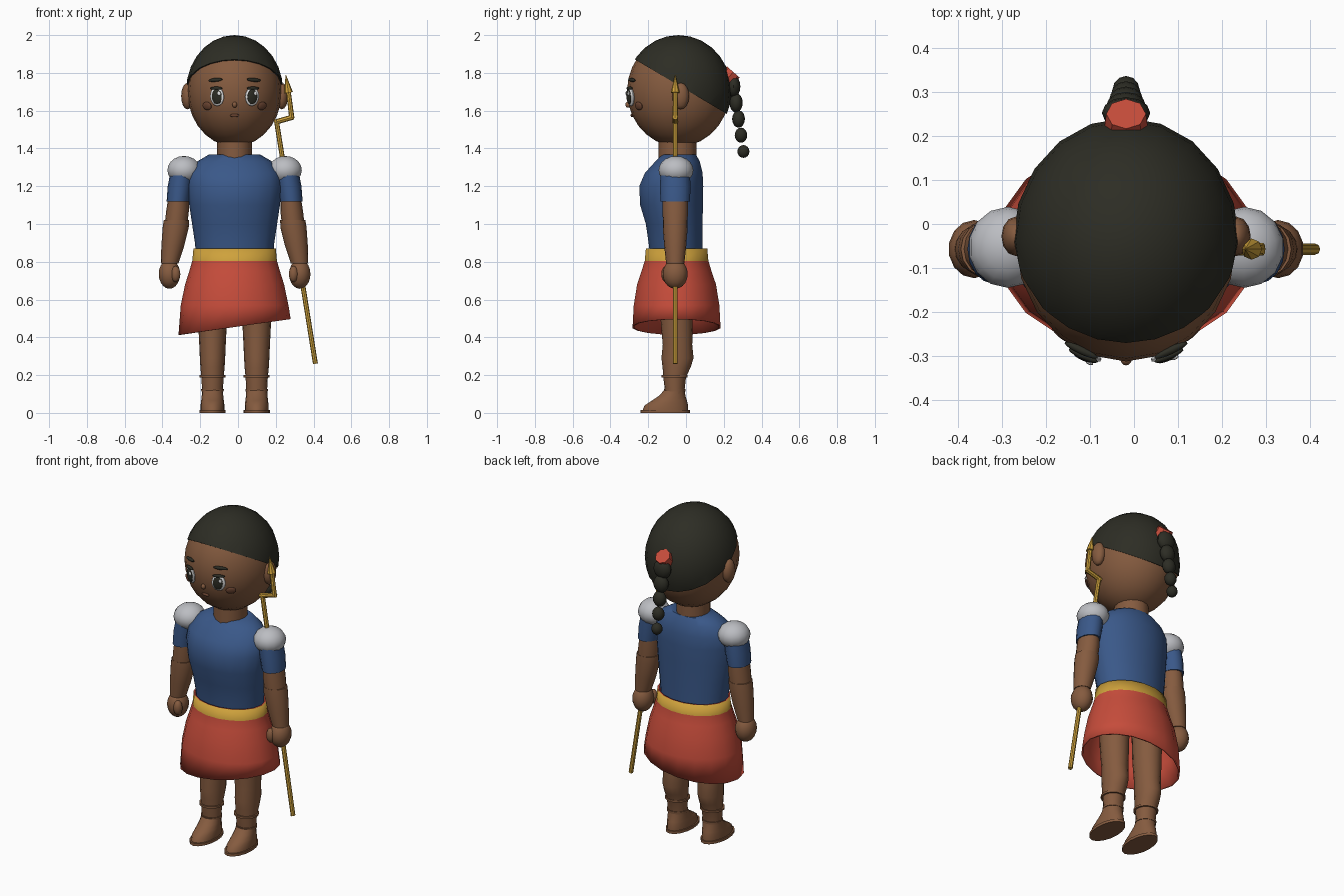
import bpy, bmesh, math
from mathutils import Vector, Matrix

if "Cube" in bpy.data.objects:
    bpy.data.objects.remove(bpy.data.objects["Cube"])

CX = -0.018          # body axis (the staff widens the right side)
TAU = 2 * math.pi


def mat(name, r, g, b):
    m = bpy.data.materials.new(name)
    m.diffuse_color = (r, g, b, 1)
    m.use_nodes = True
    m.node_tree.nodes["Principled BSDF"].inputs["Base Color"].default_value = m.diffuse_color
    return m


SKIN = mat("brown skin", .235, .105, .05)
BLUSH = mat("dark brown", .15, .06, .032)
HAIR = mat("black hair", .026, .026, .018)
BLUE = mat("blue cloth", .042, .098, .25)
RED = mat("red cloth", .56, .072, .043)
GOLD = mat("gold", .62, .36, .045)
GREY = mat("pale grey", .5, .51, .54)
WHITE = mat("eye white", .85, .85, .85)


def finish(name, bm, *mats):
    bmesh.ops.recalc_face_normals(bm, faces=bm.faces)
    me = bpy.data.meshes.new(name)
    bm.to_mesh(me)
    bm.free()
    ob = bpy.data.objects.new(name, me)
    bpy.context.collection.objects.link(ob)
    for m in mats:
        me.materials.append(m)
    return ob


def ball(name, c, r, m, seg=16, rings=10, rot=None, cut=None):
    """Ellipsoid; cut = (point, normal) keeps the normal side and caps it."""
    bm = bmesh.new()
    bmesh.ops.create_uvsphere(bm, u_segments=seg, v_segments=rings, radius=1)
    M = Matrix.Translation(c) @ (rot or Matrix()) @ Matrix.Diagonal((*r, 1))
    bmesh.ops.transform(bm, matrix=M, verts=bm.verts)
    if cut:
        g = bm.verts[:] + bm.edges[:] + bm.faces[:]
        res = bmesh.ops.bisect_plane(bm, geom=g, plane_co=cut[0], plane_no=cut[1], clear_inner=True)
        edges = [e for e in res["geom_cut"] if isinstance(e, bmesh.types.BMEdge)]
        bmesh.ops.contextual_create(bm, geom=edges)
    return finish(name, bm, m)


def loft(name, rings, *mats, n=16, caps=True, slant=0):
    """Stack of ellipses (x, y, z, rx, ry); slant tilts the first ring in x."""
    bm = bmesh.new()
    loops = []
    for i, (x, y, z, rx, ry) in enumerate(rings):
        k = slant if i == 0 else 0
        loops.append([bm.verts.new((x + rx * math.cos(TAU * j / n), y + ry * math.sin(TAU * j / n),
                                    z + k * rx * math.cos(TAU * j / n))) for j in range(n)])
    for a, b in zip(loops, loops[1:]):
        for j in range(n):
            bm.faces.new((a[j], a[(j + 1) % n], b[(j + 1) % n], b[j]))
    if caps:
        bm.faces.new(loops[0])
        bm.faces.new(loops[-1])
    return finish(name, bm, *mats)


def rod(name, p, q, r0, r1, m, n=8):
    p, q = Vector(p), Vector(q)
    bm = bmesh.new()
    bmesh.ops.create_cone(bm, cap_ends=True, segments=n, radius1=r0, radius2=r1, depth=(q - p).length)
    M = Matrix.Translation((p + q) / 2) @ (q - p).to_track_quat('Z', 'Y').to_matrix().to_4x4()
    bmesh.ops.transform(bm, matrix=M, verts=bm.verts)
    return finish(name, bm, m)


# Head and hair
HC, HR = Vector((CX, -.04, 1.703)), Vector((.25, .272, .293))
ball("head", HC, HR, SKIN, 20, 14)
ball("hair", HC, (.257, .281, .297), HAIR, 20, 14,
     cut=(Vector((0, -.26, 1.865)), Vector((0, .51, .86))))


def on_face(name, x, z, rx, rz, m, lift=0, thick=.008, tilt=0):
    """Flat oval lying on the front of the head."""
    u, w = x / HR.x, (z - HC.z) / HR.z
    p = Vector((HC.x + x, HC.y - HR.y * math.sqrt(1 - u * u - w * w), z))
    d = p - HC
    nrm = Vector([d[i] / HR[i] ** 2 for i in range(3)]).normalized()
    side = Vector((0, 0, 1)).cross(nrm).normalized()
    up = nrm.cross(side)
    rot = Matrix((side, nrm, up)).transposed().to_4x4() @ Matrix.Rotation(tilt, 4, 'Y')
    return ball(name, p + nrm * lift, (rx, thick, rz), m, 14, 8, rot)


# Face details
for s, tag in ((-1, "left"), (1, "right")):
    on_face(f"{tag}_eye_white", s * .092, 1.675, .04, .051, WHITE, .002, .013)
    on_face(f"{tag}_iris", s * .09, 1.675, .029, .04, HAIR, .011, .008)
    on_face(f"{tag}_eye_glint", s * .09 + .013, 1.692, .009, .011, WHITE, .018, .004)
    on_face(f"{tag}_eyelid", s * .094, 1.718, .036, .009, HAIR, .008, .008)
    on_face(f"{tag}_eyebrow", s * .1, 1.762, .042, .01, HAIR, .004, .009, s * .08)
    on_face(f"{tag}_cheek", s * .145, 1.625, .03, .022, BLUSH, .001, .008)
    ball(f"{tag}_ear", (CX + s * .25, -.028, 1.677), (.033, .045, .07), SKIN, 12, 8)
on_face("nose", 0, 1.632, .013, .016, SKIN, .003, .014)
on_face("mouth", 0, 1.575, .025, .009, BLUSH, .001, .008)

# Braid with tie
rod("hair_tie", (CX, .215, 1.765), (CX, .25, 1.805), .05, .045, RED, 8)
for i in range(5):
    r = (.055, .046, .04, .035, .031)[i]
    ball(f"braid_{i + 1}", (CX, .252 + .013 * i, 1.728 - .086 * i),
         (r, .036 - .001 * i, .058 - .006 * i), HAIR, 12, 8)

# Neck and torso
loft("neck", [(CX, -.045, 1.33, .092, .1), (CX, -.045, 1.46, .092, .1)], SKIN)
loft("torso", [(CX, (f + b) / 2, z, hx, (b - f) / 2) for z, hx, f, b in (
    (.82, .203, -.19, .09), (.9, .21, -.2, .09), (1.0, .225, -.215, .09),
    (1.1, .24, -.245, .092), (1.2, .25, -.25, .094), (1.27, .243, -.22, .09),
    (1.33, .2, -.165, .075), (1.367, .137, -.13, .055))], BLUE, n=18)

# Skirt with belt band on top, slanted hem, open below
skirt = loft("skirt", [(CX, -.05, z, rx, ry) for z, rx, ry in (
    (.455, .297, .236), (.57, .285, .23), (.68, .262, .212), (.75, .24, .188),
    (.805, .224, .171), (.87, .218, .165))], RED, GOLD, n=18, caps=False, slant=.14)
for p in skirt.data.polygons:
    p.material_index = int(p.center.z > .81)
sol = skirt.modifiers.new("thickness", 'SOLIDIFY')
sol.thickness = .01
sol.offset = -1
sol.material_offset = -1
sol.material_offset_rim = -1

# Limbs
for s, tag in ((-1, "left"), (1, "right")):
    def X(d):
        return CX + s * d
    AY = -.057
    ball(f"{tag}_shoulder_pad", (X(.268), -.053, 1.285), (.09, .092, .075), GREY, 14, 10)
    loft(f"{tag}_sleeve", [(X(.3), AY, 1.12, .06, .078), (X(.29), AY, 1.2, .064, .081),
                           (X(.275), AY, 1.3, .06, .076)], BLUE)
    loft(f"{tag}_upper_arm", [(X(.31), AY, 1.0, .06, .064), (X(.302), AY, 1.07, .06, .068),
                              (X(.297), AY, 1.14, .054, .068)], SKIN)
    loft(f"{tag}_forearm", [(X(.344), AY, .79, .046, .048), (X(.328), AY, .88, .06, .058),
                            (X(.312), AY, .98, .069, .066), (X(.308), AY, 1.02, .067, .066)], SKIN)
    ball(f"{tag}_hand", (X(.345), -.057, .735), (.058, .066, .078), SKIN, 14, 10)
    ball(f"{tag}_thumb", (X(.312), -.105, .735), (.026, .026, .043), SKIN, 10, 8)

    LX = X(.117)
    loft(f"{tag}_leg", [(LX, y, z, rx, ry) for z, y, rx, ry in (
        (.1, -.06, .054, .05), (.19, -.06, .059, .06), (.24, -.05, .064, .074),
        (.29, -.045, .067, .085), (.36, -.045, .07, .078), (.5, -.05, .077, .085),
        (.75, -.05, .085, .09))], SKIN)
    loft(f"{tag}_shin_band", [(LX, -.06, .188, .069, .069), (LX, -.06, .2, .069, .069)], SKIN)
    loft(f"{tag}_ankle_band", [(LX, -.06, .112, .059, .056), (LX, -.06, .126, .06, .057)], SKIN)
    loft(f"{tag}_sole", [(LX, -.11, 0, .07, .13), (LX, -.11, .016, .07, .13)], SKIN)
    loft(f"{tag}_foot", [(LX, y, z, rx, ry) for z, y, rx, ry in (
        (.014, -.109, .063, .121), (.04, -.104, .063, .115), (.065, -.088, .06, .093),
        (.09, -.073, .057, .07), (.125, -.06, .055, .052))], SKIN)

# Zigzag staff held in the right hand
SY = -.057
rod("staff_shaft", (.41, SY, .26), (.203, SY, 1.55), .013, .013, GOLD)
rod("staff_crossbar", (.192, SY, 1.538), (.294, SY, 1.567), .014, .014, GOLD)
rod("staff_upper_arm", (.285, SY, 1.56), (.266, SY, 1.71), .014, .012, GOLD)
rod("staff_tip", (.267, SY, 1.695), (.253, SY, 1.79), .024, .001, GOLD)

bpy.ops.object.select_all(action='DESELECT')
for ob in bpy.context.scene.objects:
    ob.select_set(True)
    bpy.context.view_layer.objects.active = ob
bpy.ops.object.shade_smooth_by_angle(angle=math.radians(42))
